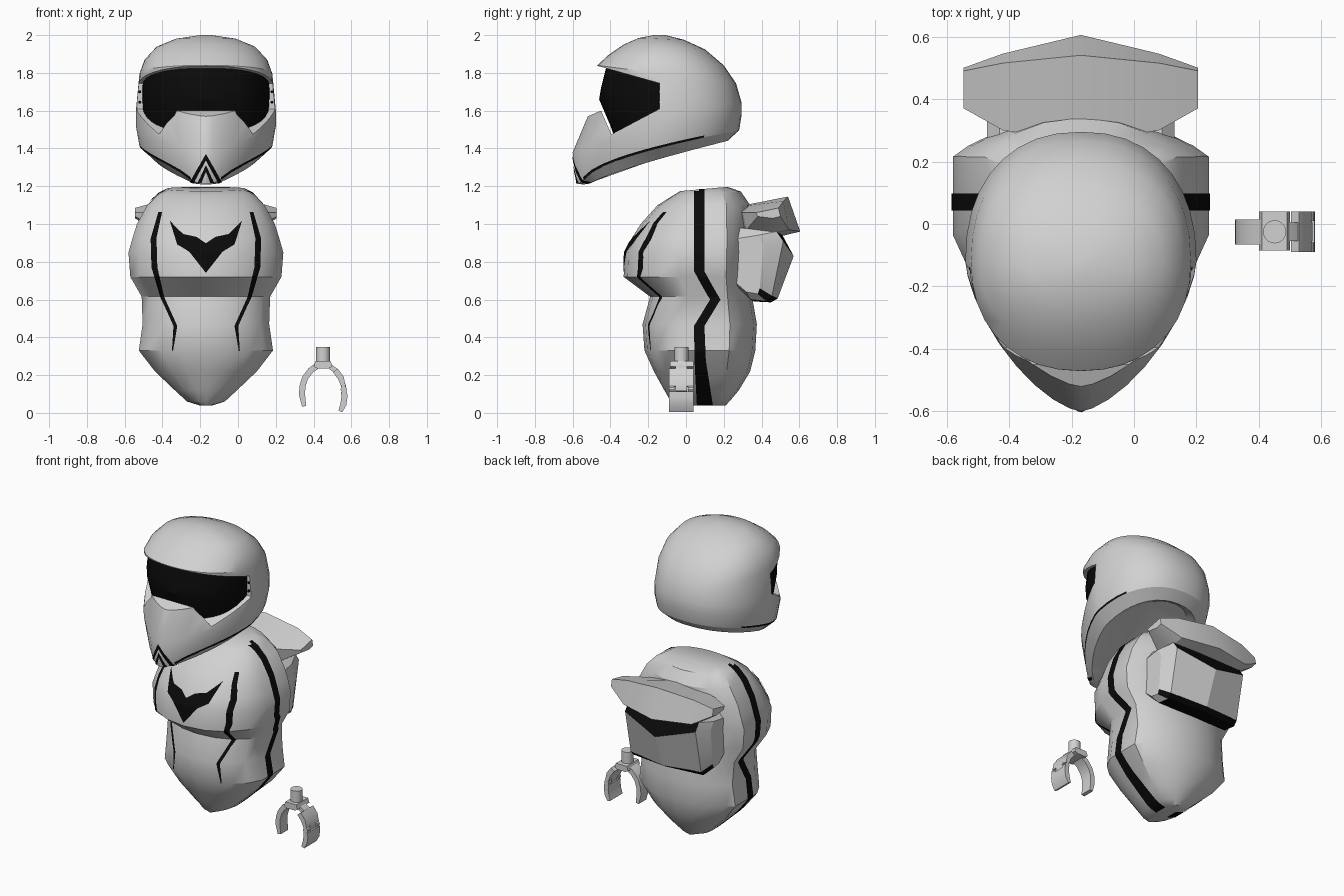
import bpy, bmesh, math
from mathutils import Vector
from mathutils.bvhtree import BVHTree

if "Cube" in bpy.data.objects:
    bpy.data.objects.remove(bpy.data.objects["Cube"])

CX = -0.17  # symmetry line of the helmet and torso


def material(name, c):
    m = bpy.data.materials.new(name)
    m.diffuse_color = (c, c, c, 1)
    m.use_nodes = True
    m.node_tree.nodes["Principled BSDF"].inputs["Base Color"].default_value = m.diffuse_color
    return m


GREY, BLACK = material("light grey", 0.64), material("black", 0.003)


def make(name, verts, faces, mats=(GREY,), rule=None, angle=30):
    me = bpy.data.meshes.new(name)
    me.from_pydata(verts, [], faces)
    bm = bmesh.new()
    bm.from_mesh(me)
    bmesh.ops.remove_doubles(bm, verts=bm.verts, dist=1e-5)
    bmesh.ops.recalc_face_normals(bm, faces=bm.faces)
    bm.to_mesh(me)
    bm.free()
    for m in mats:
        me.materials.append(m)
    if rule:
        for p in me.polygons:
            p.material_index = int(rule(p.center, p.normal))
    ob = bpy.data.objects.new(name, me)
    bpy.context.collection.objects.link(ob)
    smooth(ob, angle)
    return ob


def smooth(ob, angle):
    bpy.ops.object.select_all(action='DESELECT')
    ob.select_set(True)
    bpy.context.view_layer.objects.active = ob
    if angle:
        bpy.ops.object.shade_smooth_by_angle(angle=math.radians(angle))


def loft(name, rings, **kw):
    n = len(rings[0])
    verts = [p for r in rings for p in r]
    faces = [(i * n + j, i * n + (j + 1) % n, (i + 1) * n + (j + 1) % n, (i + 1) * n + j)
             for i in range(len(rings) - 1) for j in range(n)]
    faces += [tuple(range(n)), tuple(range(len(verts) - n, len(verts)))]
    return make(name, verts, faces, **kw)


def oval(yf, zf, yb, zb, hw, ef=2.0, p=1.0, ym=-0.12, n=36):
    """Tilted ring: front and back points, half width, front squareness, tilt curve."""
    ring = []
    lag = 0.03 if p < 1 else 0  # flat chin tip before the rim rises
    for k in range(n):
        a = 2 * math.pi * k / n
        s, c = math.sin(a), math.cos(a)
        e = 2 / (ef if c > 0 else 2.25)
        x = math.copysign(abs(s) ** e, s) * hw
        y = ym - math.copysign(abs(c) ** e, c) * ((ym - yf) if c > 0 else (yb - ym))
        t = max(0, (y - yf - lag) / (yb - yf - lag))
        ring.append((CX + x, y, zf + (zb - zf) * t ** p))
    return ring


def prism(name, poly, axis, a, b, **kw):
    put = (lambda u, v, w: (w, u, v)) if axis == 'X' else (lambda u, v, w: (u, w, v))
    return loft(name, [[put(u, v, w) for u, v in poly] for w in (a, b)], **kw)


def bvh(ob):
    return BVHTree.FromPolygons([v.co for v in ob.data.vertices],
                                [p.vertices for p in ob.data.polygons])


def along(path, t):
    f = t * (len(path) - 1)
    i = min(int(f), len(path) - 2)
    return Vector(path[i]).lerp(Vector(path[i + 1]), f - i)


def decal(name, tree, ea, eb, view, steps=60, across=6):
    """Thin painted plate between two edge paths, projected on a surface, on both sides."""
    verts, faces = [], []
    for s in (-1, 1):
        grid = {}
        for i in range(steps + 1):
            for j in range(across + 1):
                u, v = along(ea, i / steps).lerp(along(eb, i / steps), j / across)
                o, d = ((CX + s * u, -2, v), (0, 1, 0)) if view == 'front' else ((CX + s * 2, u, v), (-s, 0, 0))
                hit, nor, _, _ = tree.ray_cast(Vector(o), Vector(d))
                if hit:
                    nor = nor if nor.dot(Vector(d)) < 0 else -nor
                    grid[i, j] = len(verts)
                    verts.append(hit + nor * 0.004)
        for i in range(steps):
            for j in range(across):
                q = [(i, j), (i + 1, j), (i + 1, j + 1), (i, j + 1)]
                if all(k in grid for k in q):
                    faces.append([grid[k] for k in (q if (s > 0) == (view == 'front') else q[::-1])])
    me = bpy.data.meshes.new(name)
    me.from_pydata(verts, [], faces)
    me.materials.append(BLACK)
    bpy.context.collection.objects.link(bpy.data.objects.new(name, me))


def band(path, w):
    """Two edges of a stripe, w being one width per path point."""
    return [(u - k / 2, v) for (u, v), k in zip(path, w)], [(u + k / 2, v) for (u, v), k in zip(path, w)]


# helmet shell: chin rim, painted line, jaw, brow, dome
shell = loft("helmet_shell", [
    oval(-.50, 1.23, .18, 1.46, .22, 1.4, .8), oval(-.545, 1.21, .22, 1.44, .28, 1.45, .8),
    oval(-.580, 1.212, .280, 1.495, .350, 1.45, .55), oval(-.583, 1.226, .283, 1.505, .353, 1.45, .55),
    oval(-.60, 1.38, .295, 1.58, .37, 1.5, .6), oval(-.52, 1.57, .295, 1.64, .37, 1.55),
    oval(-.47, 1.84, .265, 1.745, .352, 2.2), oval(-.41, 1.895, .20, 1.84, .325, 2.15),
    oval(-.33, 1.95, .10, 1.925, .262), oval(-.25, 1.985, -.01, 1.975, .16, ym=-.14),
    oval(-.17, 2.0, -.11, 2.0, .03, ym=-.14)], mats=(GREY, BLACK), angle=0)
line = [p for p in shell.data.polygons if len(p.vertices) == 4][2 * 36:3 * 36]
for p in line:
    p.material_index = int(p.center.y < 0.12 and abs(p.center.x - CX) > .09)
chin = bvh(shell)

# visor opening, cut sideways through the shell
cutter = prism("visor_cutter", [(-.9, 1.845), (-.465, 1.836), (-.14, 1.745), (-.14, 1.61),
                                (-.395, 1.475), (-.45, 1.6), (-.52, 1.57), (-.9, 1.5)], 'X', -1, 1, angle=0)
mod = shell.modifiers.new("opening", 'BOOLEAN')
mod.operation, mod.object, mod.solver = 'DIFFERENCE', cutter, 'EXACT'
smooth(shell, 0)
bpy.ops.object.modifier_apply(modifier="opening")
bpy.data.objects.remove(cutter)
smooth(shell, 30)

# visor
loft("visor", [oval(yf, z, .0, z, hw, ef, ym=-.1) for z, yf, hw, ef in
               ((1.43, -.37, .30, 2.2), (1.52, -.40, .33, 2.2), (1.66, -.46, .338, 2.2),
                (1.72, -.45, .338, 2.3), (1.84, -.42, .328, 2.4))],
     mats=(BLACK,))

# visor screws
for s in (-1, 1):
    for z in (1.645, 1.70):
        c = [(CX + s * .35 + .008 * math.cos(k * math.pi / 4), z + .008 * math.sin(k * math.pi / 4)) for k in range(8)]
        prism("visor_screw", c, 'Y', -.148, -.12, mats=(BLACK,))

# chin chevrons
decal("chin_chevron_outer", chin, [(0, 1.37), (.085, 1.218)], [(0, 1.335), (.062, 1.218)], 'front')
decal("chin_chevron_inner", chin, [(0, 1.31), (.042, 1.218)], [(0, 1.275), (.022, 1.218)], 'front')

# torso: one half section, scaled for every height
HALF = [(0, -1), (.35, -.95), (.66, -.80), (.87, -.58), (1, -.30), (1, .50), (.88, .64), (.68, .80), (.38, .94), (0, 1)]
SECTION = HALF + [(-x, y) for x, y in HALF[-2:0:-1]]


def slab(z, yf, yb, hw, tilt=0, ym=.09):
    pts = [(x * hw, ym + y * ((ym - yf) if y < 0 else (yb - ym))) for x, y in SECTION]
    return [(CX + x, y, z + tilt * (y - ym)) for x, y in pts]


torso = loft("torso", [slab(*r) for r in (
    (.04, -.06, .21, .035), (.06, -.08, .23, .10), (.12, -.115, .28, .165), (.22, -.17, .34, .27),
    (.33, -.22, .367, .355), (.47, -.23, .375, .335), (.615, -.19, .35, .34), (.72, -.33, .335, .40),
    (.85, -.325, .34, .41), (.92, -.29, .345, .39), (1.0, -.24, .34, .365), (1.1, -.15, .34, .31),
    (1.16, -.07, .29, .25, .06), (1.185, -.03, .22, .20, .09))], angle=28)
skin = bvh(torso)

# chest emblem, front stripes, side stripes
decal("chest_emblem", skin, [(.19, 1.015), (.12, .945), (.05, .93), (0, .897)],
      [(.19, 1.015), (.15, .89), (.085, .85), (0, .742)], 'front')
a, b = band([(.24, 1.06), (.275, .92), (.27, .77), (.228, .61), (.16, .46), (.175, .33)],
            [.02, .03, .03, .02, .02, .006])
decal("front_stripe", skin, a, b, 'front', 100)
a, b = band([(.07, 1.183), (.07, .96), (.07, .75), (.155, .6), (.07, .46), (.075, .28), (.10, .042)],
            [.055, .055, .055, .055, .055, .06, .085])
decal("side_stripe", skin, a, b, 'side', 120)


def across(sections):
    """Mirror (half width, side profile) pairs into rings running along x."""
    full = [(-h, s) for h, s in sections[::-1] if h] + list(sections)
    return [[(CX + h, y, z) for y, z in s] for h, s in full]


# back pack: upper wing and lower box
loft("back_wing", across([
    (0, [(.26, 1.09), (.54, 1.145), (.605, .96), (.48, .93), (.28, .95)]),
    (.25, [(.30, 1.06), (.515, 1.12), (.545, .97), (.46, .95), (.32, .97)]),
    (.375, [(.37, 1.06), (.49, 1.085), (.50, 1.04), (.46, 1.03), (.38, 1.04)])]), angle=20)
loft("back_pack", across([
    (0, [(.28, 1.0), (.50, .96), (.57, .83), (.485, .605), (.45, .585), (.36, .59), (.28, .66)]),
    (.26, [(.28, .98), (.48, .96), (.515, .91), (.455, .62), (.43, .59), (.34, .60), (.26, .68)]),
    (.30, [(.25, .92), (.38, .94), (.41, .89), (.39, .66), (.38, .63), (.32, .64), (.25, .70)])]),
    mats=(GREY, BLACK), angle=20,
    rule=lambda c, n: (c.z > .86 and c.y > .48 and n.z > .1) or (c.z < .63 and c.y > .37))

# claw: peg, palm, two curved fingers
X0, Y0 = .45, -.025
loft("claw_peg", [[(X0 + .037 * math.cos(k * math.pi / 10), Y0 + .037 * math.sin(k * math.pi / 10), z)
                   for k in range(20)] for z in (.26, .35)])
prism("claw_palm", [(.40, .245), (.41, .275), (.49, .275), (.50, .245), (.48, .235), (.42, .235)],
      'Y', Y0 - .06, Y0 + .065)


def finger(name, path, width, thick=.032):
    inner, outer = [], []
    for i, p in enumerate(path):
        q, r = path[max(i - 1, 0)], path[min(i + 1, len(path) - 1)]
        d = (Vector(r) - Vector(q)).normalized()
        w = thick / 2 * (.7 if i == len(path) - 1 else 1)
        inner.append((p[0] - d.y * w, p[1] + d.x * w))
        outer.append((p[0] + d.y * w, p[1] - d.x * w))
    rings = [[(a[0], Y0 - width / 2, a[1]), (a[0], Y0 + width / 2, a[1]),
              (b[0], Y0 + width / 2, b[1]), (b[0], Y0 - width / 2, b[1])] for a, b in zip(inner, outer)]
    loft(name, rings)


finger("claw_left_finger", [(.42, .25), (.385, .225), (.355, .185), (.341, .14), (.339, .095), (.35, .035)], .08)
RIGHT = [(.48, .25), (.515, .225), (.545, .185), (.559, .14), (.562, .115)]
finger("claw_right_upper", RIGHT[1:4], .13)
finger("claw_right_hinge", RIGHT, .06, .026)
for dy in (-.05, .05):
    c = [(.56 + .017 * math.cos(k * math.pi / 5), .125 + .017 * math.sin(k * math.pi / 5)) for k in range(10)]
    prism("claw_knuckle", c, 'Y', Y0 + dy - .015, Y0 + dy + .015)
finger("claw_right_tip", [(.562, .112), (.563, .08), (.558, .045), (.542, .008)], .13)
